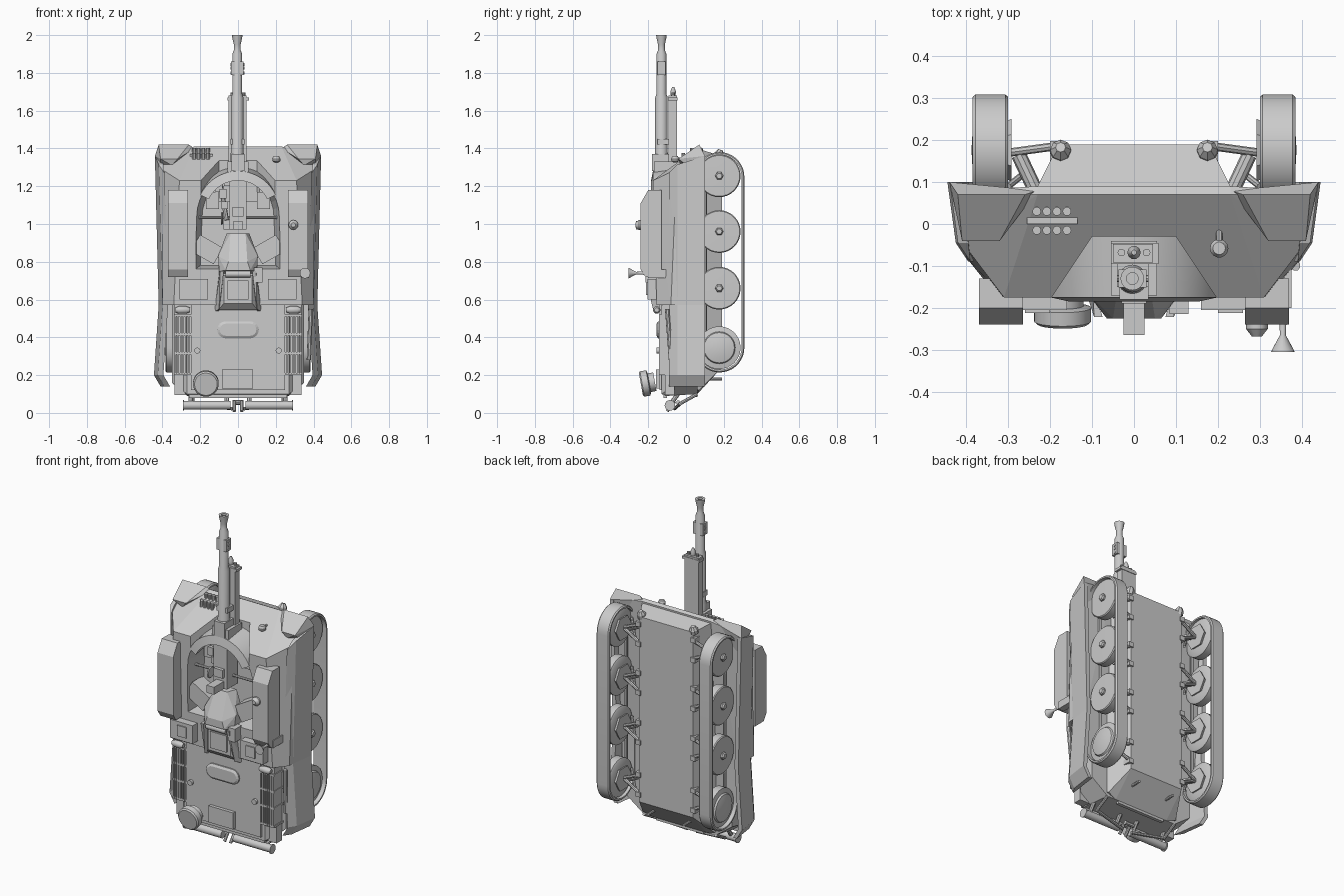
import bpy, bmesh, math
from mathutils import Vector as V, Matrix

if "Cube" in bpy.data.objects:
    bpy.data.objects.remove(bpy.data.objects["Cube"])


def finish(name, bm, both=False, smooth=False):
    """Turn a bmesh into an object; both=True adds the copy at -x."""
    bmesh.ops.recalc_face_normals(bm, faces=bm.faces)
    if both:
        d = bmesh.ops.duplicate(bm, geom=bm.verts[:] + bm.edges[:] + bm.faces[:])["geom"]
        for v in [g for g in d if isinstance(g, bmesh.types.BMVert)]:
            v.co.x *= -1
        bmesh.ops.reverse_faces(bm, faces=[g for g in d if isinstance(g, bmesh.types.BMFace)])
    me = bpy.data.meshes.new(name)
    bm.to_mesh(me)
    bm.free()
    ob = bpy.data.objects.new(name, me)
    bpy.context.collection.objects.link(ob)
    if smooth:
        bpy.context.view_layer.objects.active = ob
        ob.select_set(True)
        bpy.ops.object.shade_smooth_by_angle(angle=math.radians(35))
        ob.select_set(False)
    return ob


def solid(name, pts, sym=False, both=False):
    """Faceted solid around corner points; sym=True adds the -x corners."""
    bm = bmesh.new()
    for x, y, z in pts:
        bm.verts.new((x, y, z))
        if sym:
            bm.verts.new((-x, y, z))
    r = bmesh.ops.convex_hull(bm, input=bm.verts[:])
    junk = {g for g in r["geom_interior"] + r["geom_unused"] if isinstance(g, bmesh.types.BMVert)}
    bmesh.ops.delete(bm, geom=list(junk), context='VERTS')
    bmesh.ops.dissolve_limit(bm, angle_limit=0.01, verts=bm.verts[:], edges=bm.edges[:])
    return finish(name, bm, both)


def box(name, x, y, z, both=False, rot=0):
    bm = bmesh.new()
    c = V((sum(x) / 2, sum(y) / 2, sum(z) / 2))
    s = (x[1] - x[0], y[1] - y[0], z[1] - z[0], 1)
    bmesh.ops.create_cube(bm, size=1, matrix=Matrix.Translation(c) @ Matrix.Rotation(rot, 4, 'Y') @ Matrix.Diagonal(s))
    return finish(name, bm, both)


def lathe(name, prof, origin, axis, n=24, both=False):
    """Revolve (radius, distance) points about an axis."""
    bm = bmesh.new()
    m = Matrix.Translation(origin) @ V(axis).to_track_quat('Z', 'Y').to_matrix().to_4x4()
    rings = [[bm.verts.new(m @ V((r * math.cos(k * math.tau / n), r * math.sin(k * math.tau / n), t)))
              for k in range(n)] for r, t in prof]
    for a, b in zip(rings, rings[1:]):
        for k in range(n):
            bm.faces.new((a[k], a[(k + 1) % n], b[(k + 1) % n], b[k]))
    bm.faces.new(rings[0])
    bm.faces.new(rings[-1])
    return finish(name, bm, both, n > 8)


def rod(name, p, q, r, n=10, both=False):
    d = V(q) - V(p)
    return lathe(name, [(r, 0), (r, d.length)], p, d, n, both)


# ---- hull ----
solid("lower_hull", [(.18, .19, .24), (.18, .19, 1.36), (.23, .09, 1.39), (.24, .07, .12), (.18, .06, .10),
                     (.27, .0, .14), (.27, .0, 1.32)], sym=True)
solid("rear_hull", [(.27, -.13, .10), (.27, -.13, .58), (.35, -.04, .16), (.35, -.04, .6), (.35, .06, .18),
                    (.35, .06, .6), (.24, .06, .10), (.27, -.1, .09)], sym=True)
upper = solid("upper_hull", [(.34, -.155, .57), (.31, -.175, 1.23), (.40, -.08, .57), (.405, -.05, 1.29),
                             (.40, .06, .57), (.40, .08, 1.37), (.23, .09, 1.40), (.23, .07, 1.41)], sym=True)
# open gun bay with rounded front, and a flared notch through the nose slope
bay = [(.25, -.3, .74), (.20, -.05, .78)]
for k in range(9):
    a = k * math.pi / 16
    bay += [(.25 * math.cos(a), -.3, 1.04 + .25 * math.sin(a)), (.19 * math.cos(a), -.05, 1.04 + .2 * math.sin(a))]
notch = [(x, y, z) for z in (1.12, 1.5) for x, y in ((.10, -.03), (.28, -.30))]
for nm, pts in (("bay_cutter", bay), ("notch_cutter", notch)):
    cutter = solid(nm, pts, sym=True)
    cutter.hide_render = True
    cutter.hide_viewport = True
    mod = upper.modifiers.new(nm, 'BOOLEAN')
    mod.object, mod.operation, mod.solver = cutter, 'DIFFERENCE', 'EXACT'
solid("front_corner_block", [(.23, .08, 1.40), (.26, .07, 1.42), (.42, .07, 1.42), (.44, .10, 1.36), (.41, -.04, 1.345),
                             (.32, -.04, 1.345), (.26, .08, 1.38), (.41, .08, 1.25), (.35, -.03, 1.31)], both=True)
# side skirts: a slanted panel between two stations, its top cut back along the nose slope
for nm, (x0, z0), (x1, z1), cut in (("side_skirt", (.42, .57), (.44, 1.36), .045),
                                    ("rear_skirt", (.445, .20), (.42, .57), 0),
                                    ("skirt_tail", (.41, .14), (.445, .20), 0)):
    solid(nm, [(x - dx, y, z - top * cut * i) for x, z, top in ((x0, z0, 0), (x1, z1, 1)) for dx, y, i in
               ((0, .10, 0), (.025, .10, 0), (.02, -.045, 1), (.045, -.045, 1), (.05, -.09, 2))], both=True)

# ---- rear deck ----
box("engine_deck", (-.25, .25), (-.14, -.12), (.12, .57))
box("deck_hatch", (-.085, .08), (-.16, -.13), (.13, .23))
solid("deck_bulge", [(s * .065 + r * math.cos(k * math.pi / 8), y, .44 + r * math.sin(k * math.pi / 8))
                     for s in (-1, 1) for k in range(16) for r, y in ((.045, -.13), (.045, -.148), (.032, -.156))])
rod("deck_bolt", (.215, -.13, .33), (.215, -.155, .33), .016, 12, True)
lathe("round_vent", [(.05, 0), (.05, .03), (.068, .035), (.068, .068), (.06, .075)], (-.17, -.165, .165), (0, -1, -.18), 32)
box("deck_shoulder", (.24, .335), (-.13, -.06), (.52, .58), True)
box("tail_wing", (.24, .335), (-.11, -.06), (.095, .20), True)
box("rack_body", (.25, .325), (-.125, -.05), (.20, .51), True)
for k in range(6):
    x = .262 + k * .014
    box("rack_slat", (x - .004, x + .004), (-.142, -.06), (.20, .52), True)
for z in (.20, .31, .41, .51):
    box("rack_band", (.25, .34), (-.14, -.05), (z, z + .012), True)
lathe("rear_lamp", [(.012, 0), (.02, .02), (.02, .06), (.012, .075)], (.255, -.155, .545), (1, 0, 0), 12, True)

# ---- rear bumper rollers, bars and hooks ----
rod("rear_roller", (.04, -.085, .040), (.285, -.085, .040), .023, 16, True)
rod("roller_cap", (.285, -.085, .040), (.292, -.085, .040), .028, 16, True)
for x in (.06, .25):
    rod("roller_arm", (x, -.085, .04), (x, -.03, .12), .012, 8, True)
rod("bumper_bar", (.03, -.06, .022), (.24, -.03, .05), .009, 8, True)
rod("bumper_strut", (.24, -.03, .05), (.24, .06, .10), .009, 8, True)
rod("tow_stem", (.02, -.06, .06), (.02, -.10, .009), .009, 8, True)
rod("tow_pin", (-.03, -.04, .055), (.03, -.04, .055), .012, 8)
box("rear_step", (-.26, .26), (-.12, -.10), (.08, .10))
box("tail_plate", (-.16, .16), (.04, .06), (.085, .11))
rod("belly_hook", (.12, .12, .18), (.12, .19, .18), .008, 8, True)
lathe("belly_knob", [(.025, 0), (.025, .025), (.012, .045)], (.175, .17, 1.35), (0, .3, 1), 8, True)

# ---- side modules on the roof ----
solid("side_module", [(x, y, z) for x in (.265, .37) for y, z in
                      ((-.13, .72), (-.215, .72), (-.24, .76), (-.24, 1.11), (-.20, 1.18), (-.13, 1.18))], both=True)
lathe("module_cone", [(.026, 0), (.026, .012), (.012, .03)], (.293, -.238, .995), (0, -1, 0), 12)
lathe("horn", [(.01, 0), (.007, .07), (.026, .105), (.028, .11)], (.355, -.195, .74), (0, -1, 0), 20)
box("horn_mount", (.335, .375), (-.20, -.10), (.715, .76))
box("sight_box", (.16, .31), (-.205, -.14), (.60, .71), True)
box("sight_window", (.20, .26), (-.212, -.20), (.625, .69), True)
rod("skirt_tool", (.375, -.08, .28), (.385, -.10, .55), .012, 8)

# ---- central cap and seat-like shelf ----
solid("central_cap", [(.04, -.16, .95), (.105, -.17, .83), (.065, -.225, .755), (.05, -.225, .80), (.06, -.10, .95),
                      (.10, -.10, .72), (.10, -.18, .75), (.10, -.10, .84)], sym=True)
solid("shelf_base", [(.12, -.12, .535), (.12, -.12, .73), (.10, -.15, .55), (.075, -.18, .58), (.075, -.18, .73)], sym=True)
solid("shelf_side", [(.125, -.13, .535), (.10, -.13, .535), (.10, -.175, .55), (.075, -.222, .75), (.095, -.222, .75),
                     (.10, -.13, .75)], both=True)
rod("shelf_roll", (-.065, -.20, .735), (.065, -.20, .735), .018, 12)
box("shelf_panel", (-.055, .055), (-.19, -.17), (.60, .70))
box("cap_periscope", (.085, .13), (-.215, -.15), (.69, .77))
box("cap_wing", (.095, .235), (-.15, -.05), (.815, .915), True, math.radians(-30))

# ---- gun collar, breech and bay fittings ----
bm = bmesh.new()
rows = []
for k in range(21):
    a = math.radians(25 + 130 * k / 20)
    rows.append([bm.verts.new((r * math.cos(a), y, 1.06 + r * math.sin(a))) for r, y in
                 ((.24, -.03), (.22, -.175), (.17, -.185), (.19, -.03))])
for a, b in zip(rows, rows[1:]):
    for j in range(4):
        bm.faces.new((a[j], a[(j + 1) % 4], b[(j + 1) % 4], b[j]))
bm.faces.new(rows[0])
bm.faces.new(rows[-1])
finish("gun_collar", bm, smooth=True)
box("breech", (-.045, .045), (-.17, -.07), (.97, 1.24))
box("breech_sight", (-.025, .025), (-.265, -.16), (.97, 1.015))
box("breech_lid", (-.03, .03), (-.19, -.16), (1.04, 1.09))
box("gun_mount", (-.055, .055), (-.17, -.04), (1.24, 1.33))
box("mount_block", (-.035, .035), (-.18, -.07), (1.28, 1.37))
rod("trunnion_bar", (-.25, -.11, 1.035), (.25, -.11, 1.035), .008, 8)
lathe("hand_wheel", [(.03, 0), (.035, .005), (.03, .01)], (-.09, -.14, 1.03), (1, 0, 0), 16)
for x, y, z, h in ((-.08, -.15, 1.16, .05), (-.07, -.13, 1.10, .04), (-.06, -.12, 1.0, .06),
                   (-.1, -.1, 1.19, .04), (-.055, -.16, 1.22, .04)):
    box("feed_part", (x - .018, x + .018), (y, y + .06), (z - h / 2, z + h / 2))
box("bay_panel", (.10, .17), (-.08, -.045), (1.08, 1.17), True)
rod("feed_tube", (-.06, -.12, 1.02), (-.09, -.08, 1.20), .012, 8)

# ---- gun barrel, muzzle and secondary housing ----
lathe("barrel", [(.036, 0), (.036, .12), (.033, .13), (.033, .42), (.026, .44), (.026, .65), (.018, .67), (.018, .70),
                 (.026, .735), (.028, .75), (.014, .75), (.014, .70)], (-.004, -.13, 1.25), (0, 0, 1), 24)
box("muzzle_block", (-.037, .030), (-.152, -.108), (1.79, 1.86))
for z in (1.80, 1.825, 1.845):
    rod("muzzle_port", (-.04, -.13, z), (.034, -.13, z), .008, 8)
box("secondary_housing", (-.05, .045), (-.092, -.048), (1.33, 1.68))
box("housing_cap", (-.055, .058), (-.095, -.045), (1.655, 1.67))
for x in (-.03, .0, .03):
    rod("housing_lens", (x, -.068, 1.68), (x, -.068, 1.695), .009, 10)
lathe("housing_tip", [(.013, 0), (.016, .02), (.006, .045)], (.0, -.068, 1.68), (0, 0, 1), 10)
box("barrel_clamp", (-.04, .035), (-.15, -.08), (1.42, 1.45))

# ---- front fittings ----
box("launcher_bar", (-.255, -.135), (-.0, .015), (1.345, 1.37))
for k in range(4):
    for y in (-.015, .03):
        x = -.232 + k * .024
        rod("launcher_tube", (x, y, 1.33 + y * .6), (x, y, 1.385 + y * .6), .0105, 10)
lathe("front_camera", [(.008, 0), (.02, .008), (.022, .02), (.015, .034)], (.203, -.058, 1.325), (0, 0, 1), 14)
rod("camera_post", (.203, -.05, 1.345), (.203, -.01, 1.34), .008, 8)

# ---- tracks ----
bm = bmesh.new()
path = [(1.25, a) for a in range(0, 181, 10)] + [(.345, a) for a in range(180, 361, 10)]
sect = [(.30, .116), (.30, .125), (.307, .131), (.378, .131), (.385, .125), (.385, .116)]
rows = [[bm.verts.new((x, .178 + r * math.cos(math.radians(a)), c + r * math.sin(math.radians(a)))) for x, r in sect]
        for c, a in path]
for a, b in zip(rows, rows[1:] + rows[:1]):
    for j in range(6):
        bm.faces.new((a[j], a[(j + 1) % 6], b[(j + 1) % 6], b[j]))
finish("track", bm, True, True)

# ---- wheels and suspension ----
for z in (.345, .66, .96, 1.255):
    last = z < .5
    prof = [(.05, .0), (.105, .005), (.113, .01), (.113, .055)]
    prof += [(.085, .06), (.08, .07), (.045, .078), (.01, .08)] if last else [(.108, .06), (.03, .062), (.01, .062)]
    lathe("wheel", prof, (.307, .176, z), (1, 0, 0), 32, True)
    if not last:
        lathe("wheel_hub", [(.022, 0), (.022, .012), (.015, .02)], (.366, .176, z), (1, 0, 0), 6, True)
    lathe("wheel_plate", [(.075, 0), (.065, .02)], (.292, .176, z), (1, 0, 0), 6, True)
    rod("axle_arm", (.19, .185, z + .05), (.30, .17, z), .010, 8, True)
    rod("lower_arm", (.19, .185, z - .05), (.30, .17, z), .010, 8, True)
    rod("damper", (.275, .165, z), (.235, .08, z), .018, 10, True)
    rod("damper_rod", (.30, .09, z + .03), (.25, .13, z - .06), .008, 8, True)
    for dz in (-.06, .06):
        box("arm_bracket", (.168, .20), (.15, .198), (z + dz - .014, z + dz + .014), True)
rod("track_guide_rail", (.33, .10, .42), (.33, .10, 1.2), .010, 8, True)
